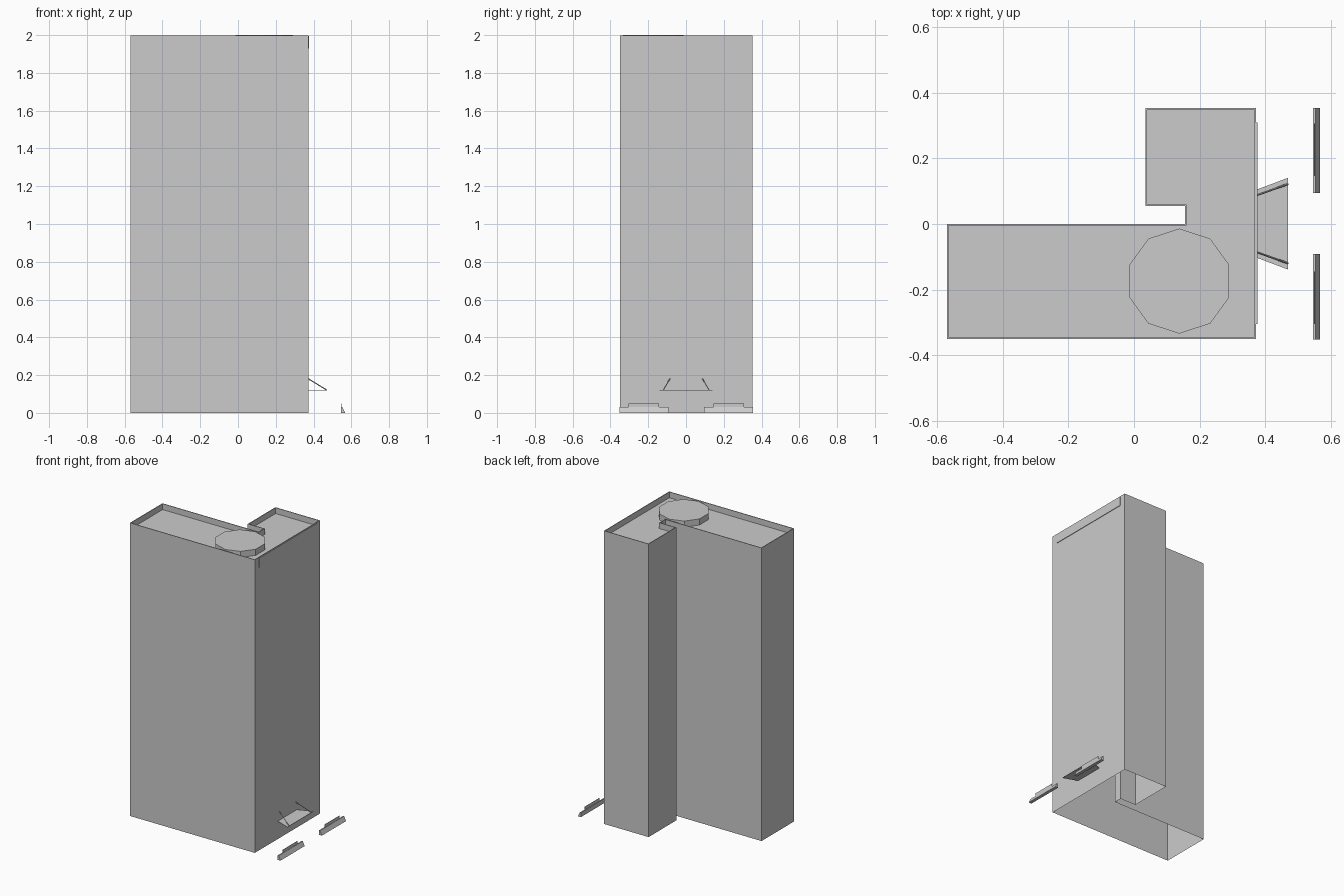
import bpy, bmesh
from mathutils import Vector

if "Cube" in bpy.data.objects:
    bpy.data.objects.remove(bpy.data.objects["Cube"])


def add_object(name, bm):
    bmesh.ops.remove_doubles(bm, verts=bm.verts, dist=1e-5)
    mesh = bpy.data.meshes.new(name)
    bm.to_mesh(mesh)
    bm.free()
    ob = bpy.data.objects.new(name, mesh)
    bpy.context.collection.objects.link(ob)
    return ob


def prism(name, points, offset):
    """Closed solid: polygon of 3D points pushed along offset."""
    bm = bmesh.new()
    face = bm.faces.new([bm.verts.new(p) for p in points])
    ext = bmesh.ops.extrude_face_region(bm, geom=[face], use_keep_orig=True)
    verts = [g for g in ext["geom"] if isinstance(g, bmesh.types.BMVert)]
    bmesh.ops.translate(bm, verts=verts, vec=offset)
    bmesh.ops.recalc_face_normals(bm, faces=bm.faces)
    return add_object(name, bm)


def box(name, x, y, z):
    pts = [(x[0], y[0], z[0]), (x[1], y[0], z[0]), (x[1], y[1], z[0]), (x[0], y[1], z[0])]
    return prism(name, pts, (0, 0, z[1] - z[0]))


# Tower shell: open underneath, with a thin parapet around a sunken roof
outline = [(-0.57, -0.35), (0.372, -0.35), (0.372, 0.353), (0.035, 0.353),
           (0.035, 0.055), (0.155, 0.055), (0.155, 0.0), (-0.57, 0.0)]
bm = bmesh.new()
low = [bm.verts.new((x, y, 0)) for x, y in outline]
high = [bm.verts.new((x, y, 1.998)) for x, y in outline]
n = len(outline)
for i in range(n):
    j = (i + 1) % n
    bm.faces.new((low[i], low[j], high[j], high[i]))
roof = bm.faces.new(high)
bm.normal_update()
bmesh.ops.inset_region(bm, faces=[roof], thickness=0.005, use_even_offset=True)
ext = bmesh.ops.extrude_face_region(bm, geom=[roof])
bmesh.ops.translate(bm, vec=(0, 0, -0.04),
                    verts=[g for g in ext["geom"] if isinstance(g, bmesh.types.BMVert)])
if roof.is_valid:
    bmesh.ops.delete(bm, geom=[roof], context='FACES_ONLY')
add_object("tower", bm)

# Ten-sided roof pad
bpy.ops.mesh.primitive_cylinder_add(vertices=10, radius=0.16, depth=0.042,
                                    location=(0.138, -0.174, 1.979))
bpy.context.object.name = "roof_pad"

# Shallow panel high on the entrance wall
box("wall_panel", (0.370, 0.376), (-0.305, 0.31), (1.93, 1.994))

# Entrance canopy plate
prism("canopy", [(0.372, -0.102, 0.119), (0.47, -0.139, 0.119),
                 (0.47, 0.141, 0.119), (0.372, 0.104, 0.119)], (0, 0, 0.003))

for side, label in ((1, "back"), (-1, "front")):
    def at(x, y, z):
        return (x, 0.001 + side * y, z)

    # Sloping canopy stay
    a, b = Vector(at(0.372, 0.086, 0.181)), Vector(at(0.47, 0.121, 0.121))
    bpy.ops.mesh.primitive_cylinder_add(vertices=4, radius=0.003,
                                        depth=(b - a).length, location=(a + b) / 2)
    stay = bpy.context.object
    stay.name = "canopy_stay_" + label
    stay.rotation_euler = (b - a).to_track_quat('Z', 'Y').to_euler()

    # Sloped low wall by the street
    profile = [(0.545, 0), (0.567, 0), (0.553, 0.03), (0.545, 0.03)]
    prism("low_wall_" + label, [at(x, 0.093, z) for x, z in profile],
          (0, side * 0.26, 0))

    # Thin upright board on the low wall
    ys = sorted((0.001 + side * 0.145, 0.001 + side * 0.305))
    box("wall_board_" + label, (0.549, 0.551), ys, (0.029, 0.051))
